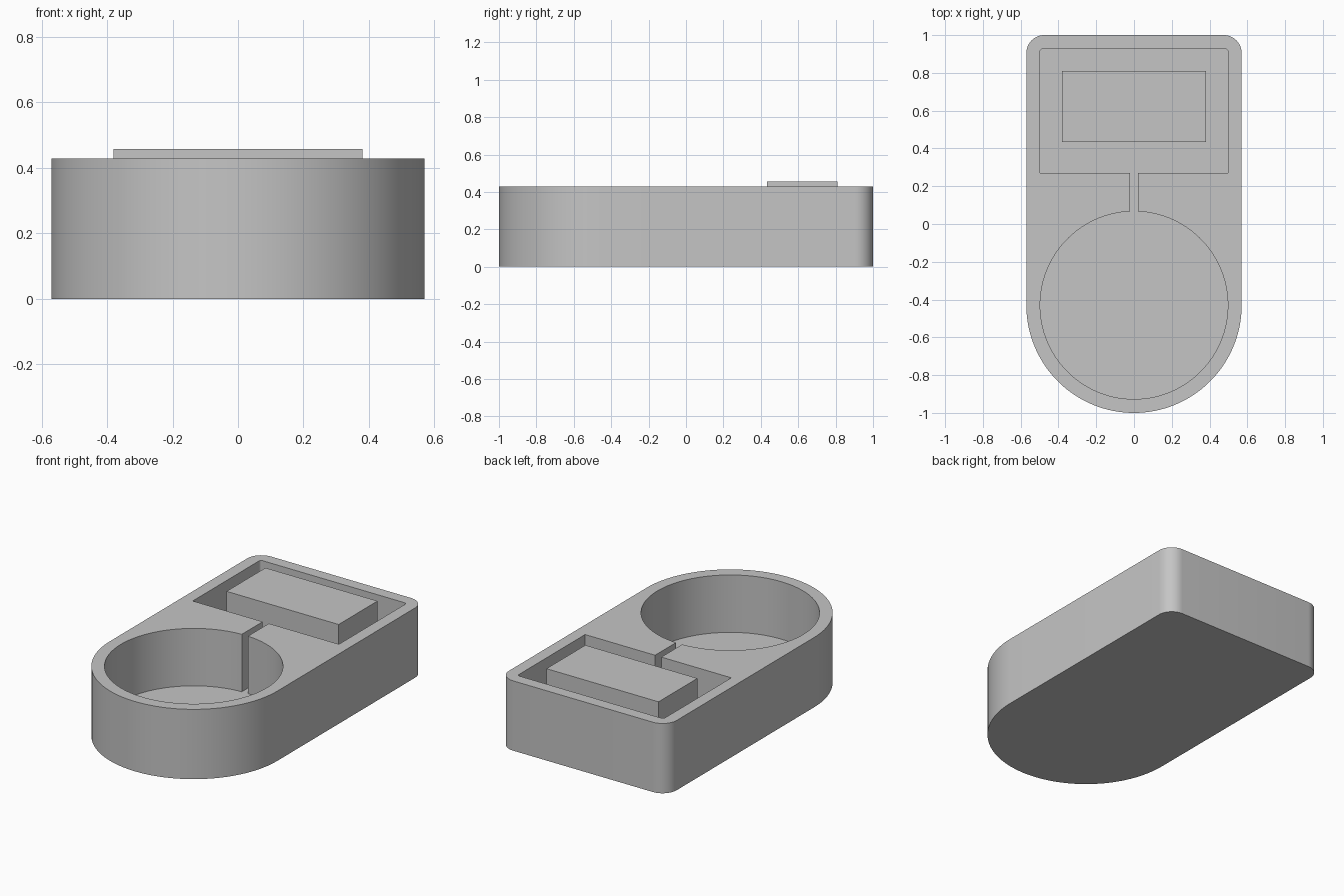
import bpy, bmesh
from math import sin, cos, pi, asin, radians

cube = bpy.data.objects.get("Cube")
if cube:
    bpy.data.objects.remove(cube, do_unlink=True)

grey = bpy.data.materials.new("plain grey")
grey.use_nodes = True
colour = (0.56, 0.56, 0.56, 1)
grey.diffuse_color = colour
grey.node_tree.nodes["Principled BSDF"].inputs["Base Color"].default_value = colour

HEIGHT, FLOOR = 0.429, 0.076
HALF_W, CENTRE_Y = 0.57, -0.43


def arc(cx, cy, r, start, end, steps):
    """Points along a circular arc, angles in radians."""
    angles = [start + (end - start) * i / steps for i in range(steps + 1)]
    return [(cx + r * cos(a), cy + r * sin(a)) for a in angles]


def finish(name, bm):
    bmesh.ops.recalc_face_normals(bm, faces=bm.faces)
    mesh = bpy.data.meshes.new(name)
    bm.to_mesh(mesh)
    bm.free()
    mesh.materials.append(grey)
    obj = bpy.data.objects.new(name, mesh)
    bpy.context.collection.objects.link(obj)
    return obj


def ring(bm, points, z):
    return [bm.verts.new((x, y, z)) for x, y in points]


def bridge(bm, low, high):
    for i in range(len(low)):
        j = (i + 1) % len(low)
        bm.faces.new((low[i], low[j], high[j], high[i]))


# Outer outline: round front, two rounded back corners
corner = 0.095
outer = arc(0, CENTRE_Y, HALF_W, pi, 2 * pi, 64)
outer += arc(HALF_W - corner, 1 - corner, corner, 0, pi / 2, 12)
outer += arc(corner - HALF_W, 1 - corner, corner, pi / 2, pi, 12)

# Cavity outline: round well, narrow channel and square compartment
well, slot, fillet = 0.497, 0.021, 0.015
front, back = 0.27, 0.928
gap = asin(slot / well)
cavity = arc(0, CENTRE_Y, well, pi / 2 + gap, 2.5 * pi - gap, 112)
cavity += [(slot, front), (well, front)]
cavity += arc(well - fillet, back - fillet, fillet, 0, pi / 2, 6)
cavity += arc(fillet - well, back - fillet, fillet, pi / 2, pi, 6)
cavity += [(-well, front), (-slot, front)]

# Tray body: outer wall, cavity wall, base, cavity floor and top rim
bm = bmesh.new()
bottom, top = ring(bm, outer, 0), ring(bm, outer, HEIGHT)
floor, lip = ring(bm, cavity, FLOOR), ring(bm, cavity, HEIGHT)
bridge(bm, bottom, top)
bridge(bm, floor, lip)
bm.faces.new(bottom)
bm.faces.new(floor)
rim = [bm.edges.get((loop[i - 1], loop[i])) for loop in (top, lip) for i in range(len(loop))]
bmesh.ops.triangle_fill(bm, edges=rim, use_beauty=True)
tray = finish("tray_body", bm)

# Block standing in the compartment
bm = bmesh.new()
bmesh.ops.create_cube(bm, size=1)
block_top = 0.457
bmesh.ops.scale(bm, vec=(0.762, 0.378, block_top - FLOOR), verts=bm.verts)
bmesh.ops.translate(bm, vec=(0, 0.622, (block_top + FLOOR) / 2), verts=bm.verts)
finish("compartment_block", bm)

# Smooth the curved walls, keep the edges sharp
bpy.ops.object.select_all(action="DESELECT")
tray.select_set(True)
bpy.context.view_layer.objects.active = tray
bpy.ops.object.shade_smooth_by_angle(angle=radians(30))
